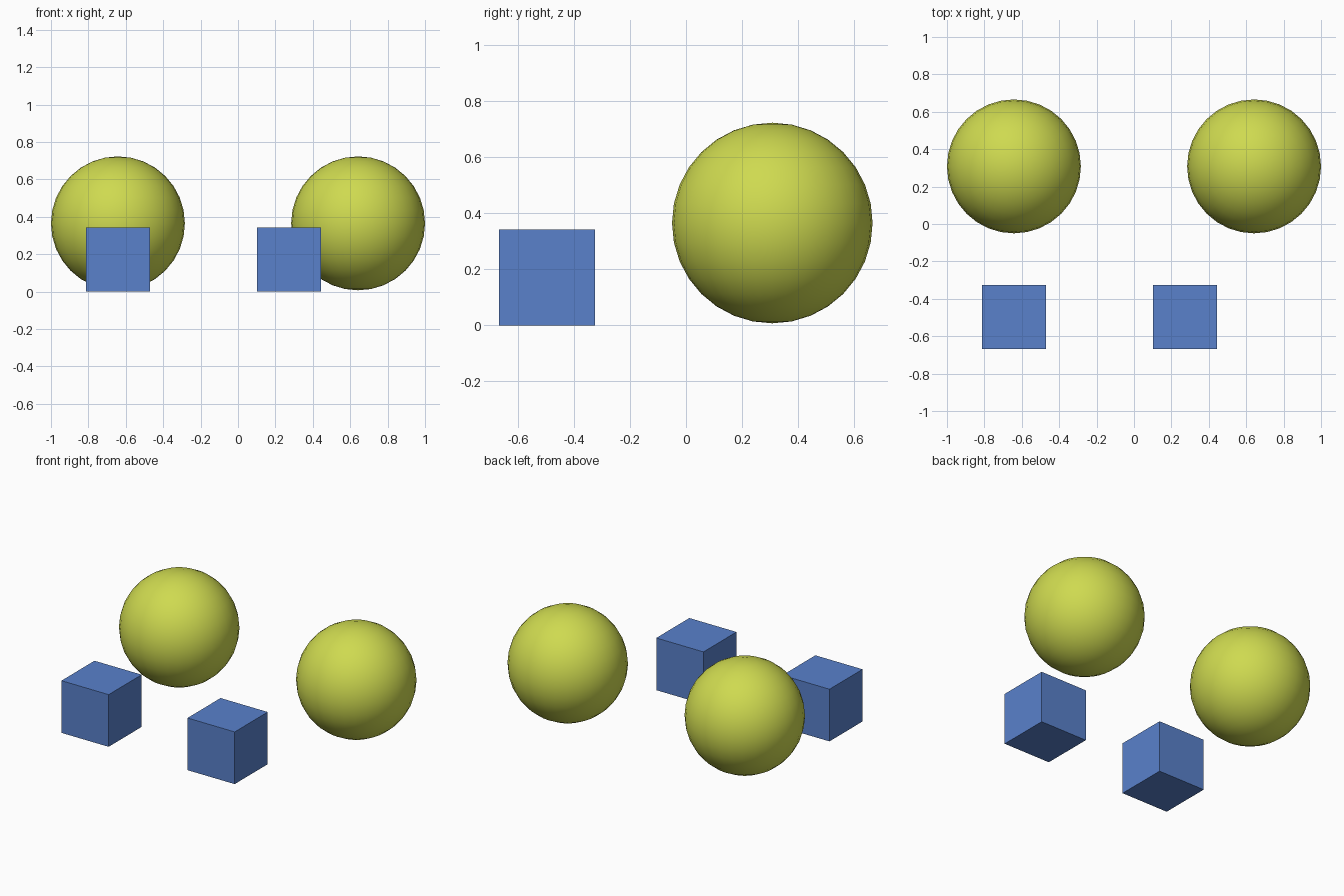
import bpy

if "Cube" in bpy.data.objects:
    bpy.data.objects.remove(bpy.data.objects["Cube"])

BALL_RADIUS = 0.358
CUBE_SIZE = 0.342


def make_material(name, color):
    mat = bpy.data.materials.new(name)
    mat.diffuse_color = color
    mat.use_nodes = True
    mat.node_tree.nodes["Principled BSDF"].inputs["Base Color"].default_value = mat.diffuse_color
    return mat


lime = make_material("lime", (0.62, 0.70, 0.08, 1))
blue = make_material("blue", (0.10, 0.22, 0.60, 1))


def finish(name, mat):
    obj = bpy.context.object
    obj.name = name
    obj.data.materials.append(mat)
    return obj


# Two smooth balls at the back
for side, x in (("left", -0.642), ("right", 0.642)):
    bpy.ops.mesh.primitive_uv_sphere_add(
        segments=32, ring_count=16, radius=BALL_RADIUS, location=(x, 0.308, 0.365))
    finish(f"ball_{side}", lime)
    bpy.ops.object.shade_smooth()

# Two cubes standing on the floor at the front
for side, x in (("left", -0.642), ("right", 0.272)):
    bpy.ops.mesh.primitive_cube_add(
        size=CUBE_SIZE, location=(x, -0.496, CUBE_SIZE / 2))
    finish(f"cube_{side}", blue)
